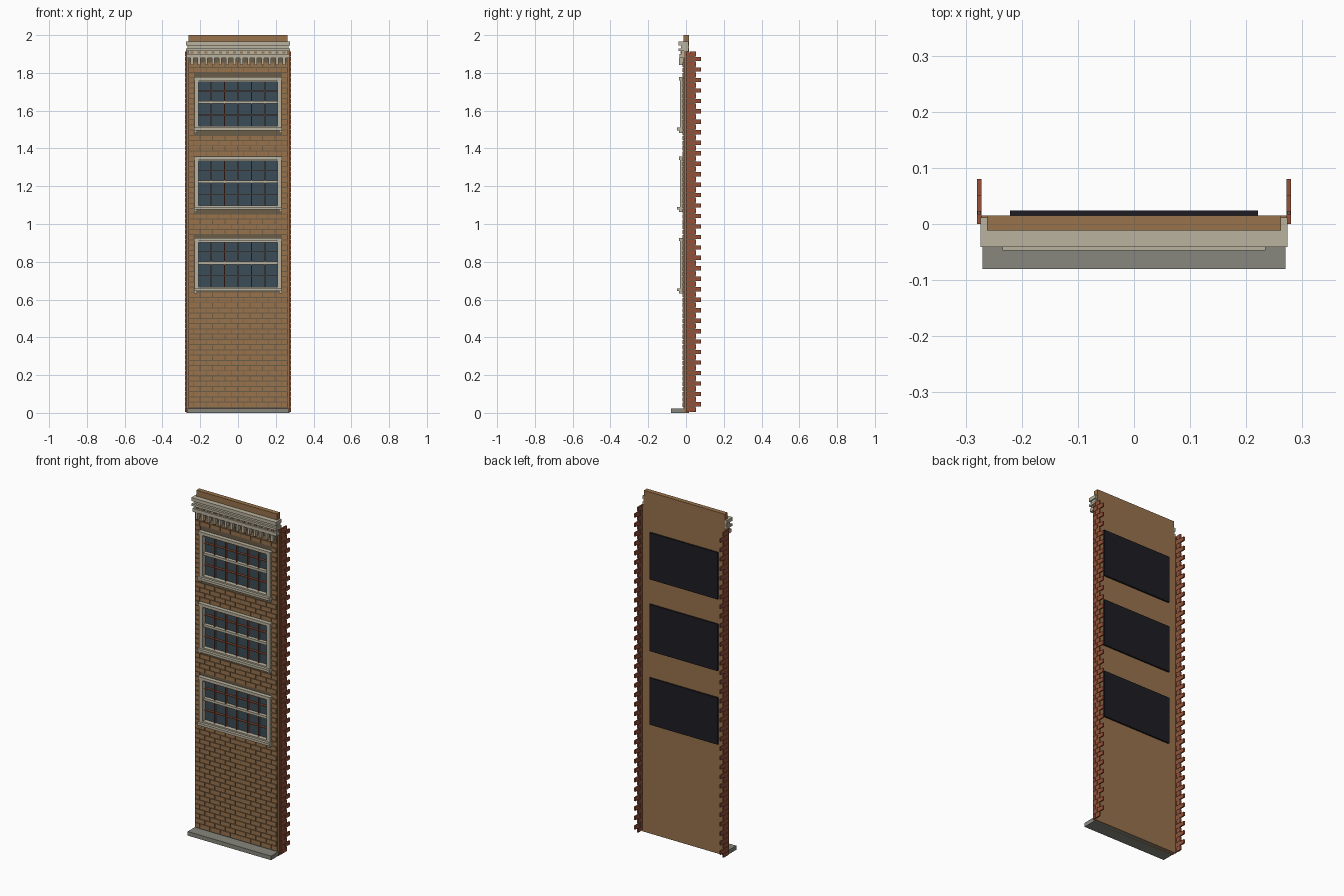
import bpy, bmesh
from mathutils import Matrix, Vector

if "Cube" in bpy.data.objects:
    bpy.data.objects.remove(bpy.data.objects["Cube"], do_unlink=True)


def material(name, rgb):
    lin = [(c / 12.92 if c < 0.04 else ((c + 0.055) / 1.055) ** 2.4) for c in rgb]
    m = bpy.data.materials.new(name)
    m.diffuse_color = (*lin, 1)
    m.use_nodes = True
    m.node_tree.nodes["Principled BSDF"].inputs["Base Color"].default_value = (*lin, 1)
    return m


TAN = material("tan brick", (0.60, 0.45, 0.30))
RED = material("red brick", (0.59, 0.32, 0.22))
MORTAR = material("mortar", (0.42, 0.36, 0.28))
STONE = material("pale stone", (0.73, 0.70, 0.62))
PLINTH = material("grey stone", (0.53, 0.53, 0.49))
GLASS = material("blue grey glass", (0.23, 0.30, 0.34))
NAVY = material("dark backing", (0.11, 0.11, 0.14))


def boxes(name, mat, spans):
    """One object from boxes given as (x0, x1, y0, y1, z0, z1)."""
    bm = bmesh.new()
    for x0, x1, y0, y1, z0, z1 in spans:
        mid = Vector((x0 + x1, y0 + y1, z0 + z1)) / 2
        size = Matrix.Diagonal((x1 - x0, y1 - y0, z1 - z0, 1))
        bmesh.ops.create_cube(bm, size=1, matrix=Matrix.Translation(mid) @ size)
    mesh = bpy.data.meshes.new(name)
    bm.to_mesh(mesh)
    bm.free()
    mesh.materials.append(mat)
    ob = bpy.data.objects.new(name, mesh)
    bpy.context.collection.objects.link(ob)
    return ob


WINDOWS = [(0.637, 0.926), (1.068, 1.357), (1.488, 1.777)]
COURSE = 0.0277
BRICK = 0.0662
JOINT = 0.005
HALF = 0.265     # half width of brick face
OPEN = 0.212     # half width of window opening
TOP = 1.915

# Wall core and mortar skin, built around the openings
def around_openings(half, y0, y1, z_top):
    spans, z = [], 0.0
    for lo, hi in WINDOWS:
        spans.append((-half, half, y0, y1, z, lo + 0.02))
        for a, b in ((-half, -OPEN), (OPEN, half)):
            spans.append((a, b, y0, y1, lo + 0.02, hi - 0.02))
        z = hi - 0.02
    spans.append((-half, half, y0, y1, z, z_top))
    return spans


boxes("wall_core", TAN, around_openings(0.272, -0.011, 0.015, TOP))
boxes("mortar_skin", MORTAR, around_openings(HALF - 0.001, -0.0145, -0.011, 1.88))
boxes("parapet", TAN, [(-0.262, 0.262, -0.012, 0.015, TOP, 2.0)])
boxes("plinth", PLINTH, [(-0.27, 0.27, -0.08, 0.012, 0, 0.024)])

# Running bond on the front, clipped by the window surrounds
bricks = []
for i in range(1, 67):
    z0 = 0.004 + i * COURSE
    z1 = z0 + COURSE - JOINT
    blocked = any(z1 > lo and z0 < hi for lo, hi in WINDOWS)
    zones = [(-HALF, -0.232), (0.232, HALF)] if blocked else [(-HALF, HALF)]
    for left, right in zones:
        x = -HALF - (i % 2) * BRICK / 2
        while x < right:
            a, b = max(x, left), min(x + BRICK - JOINT, right)
            if b - a > 0.006:
                bricks.append((a, b, -0.019, -0.012, z0, z1))
            x += BRICK
boxes("front_bricks", TAN, bricks)

# Toothed side returns
for side, sign in (("left", 1), ("right", -1)):
    spans = []
    for i in range(69):
        z0 = 0.006 + i * COURSE
        z1 = z0 + COURSE - JOINT
        cuts = [(0, 0.018), (0.022, 0.052)] if i % 2 == 0 else [(0, 0.034), (0.038, 0.08)]
        for y0, y1 in cuts:
            xs = sorted((sign * 0.272, sign * 0.28))
            spans.append((xs[0], xs[1], y0, y1, z0, z1))
    boxes(side + "_return_bricks", RED, spans)
    xs = sorted((sign * 0.2735, sign * 0.2785))
    boxes(side + "_return_mortar", MORTAR, [(xs[0], xs[1], 0, 0.05, 0.008, 1.905)])

# Windows
for n, (lo, hi) in enumerate(WINDOWS, 1):
    tag = "window_%d_" % n
    mid = (lo + hi) / 2 + 0.012
    surround = [(-0.234, 0.234, -0.038, -0.01, hi - 0.017, hi),
                (-0.228, 0.228, -0.03, -0.005, hi - 0.024, hi - 0.017),
                (-0.234, 0.234, -0.047, -0.01, lo + 0.008, lo + 0.022),
                (-0.228, 0.228, -0.03, -0.005, lo + 0.022, lo + 0.03)]
    for s in (-1, 1):
        a, b = sorted((s * 0.208, s * 0.23))
        surround.append((a, b, -0.033, -0.005, lo + 0.02, hi - 0.015))
        a, b = sorted((s * 0.216, s * 0.232))
        surround.append((a, b, -0.036, -0.01, lo - 0.005, lo + 0.008))
    boxes(tag + "surround", STONE, surround)
    boxes(tag + "middle_rail", STONE, [(-0.21, 0.21, -0.022, -0.002, mid - 0.007, mid + 0.007)])
    boxes(tag + "glass", GLASS, [(-OPEN, OPEN, -0.002, 0.004, lo + 0.018, hi - 0.018)])
    bars = [(x - 0.0025, x + 0.0025, -0.016, -0.002, lo + 0.025, hi - 0.02)
            for x in (k * 0.0715 for k in range(-2, 3))]
    bars += [(-0.21, 0.21, -0.015, -0.002, z - 0.002, z + 0.002)
             for z in (mid - 0.067, mid + 0.06)]
    boxes(tag + "glazing_bars", RED, bars)
    boxes(tag + "backing", NAVY, [(-0.221, 0.221, 0.012, 0.024, lo + 0.005, hi - 0.01)])

# Cornice: stacked bands over a row of brackets
boxes("cornice", STONE, [
    (-0.274, 0.274, -0.041, 0.012, 1.945, 1.965),
    (-0.268, 0.268, -0.026, 0.012, 1.928, 1.945),
    (-0.274, 0.274, -0.039, 0.012, 1.915, 1.928),
    (-0.266, 0.266, -0.024, 0.012, 1.900, 1.915),
    (-0.272, 0.272, -0.034, 0.012, 1.880, 1.900)])
step = 0.0375
boxes("cornice_brackets", STONE, [
    (x - 0.007, x + 0.007, -0.036, -0.012, 1.843, 1.88)
    for x in ((k - 6.5) * step for k in range(14))])
boxes("cornice_dentils", TAN, [
    (x - 0.008, x + 0.008, -0.03, -0.02, 1.902, 1.913)
    for x in ((k - 6.5) * step for k in range(14))])
